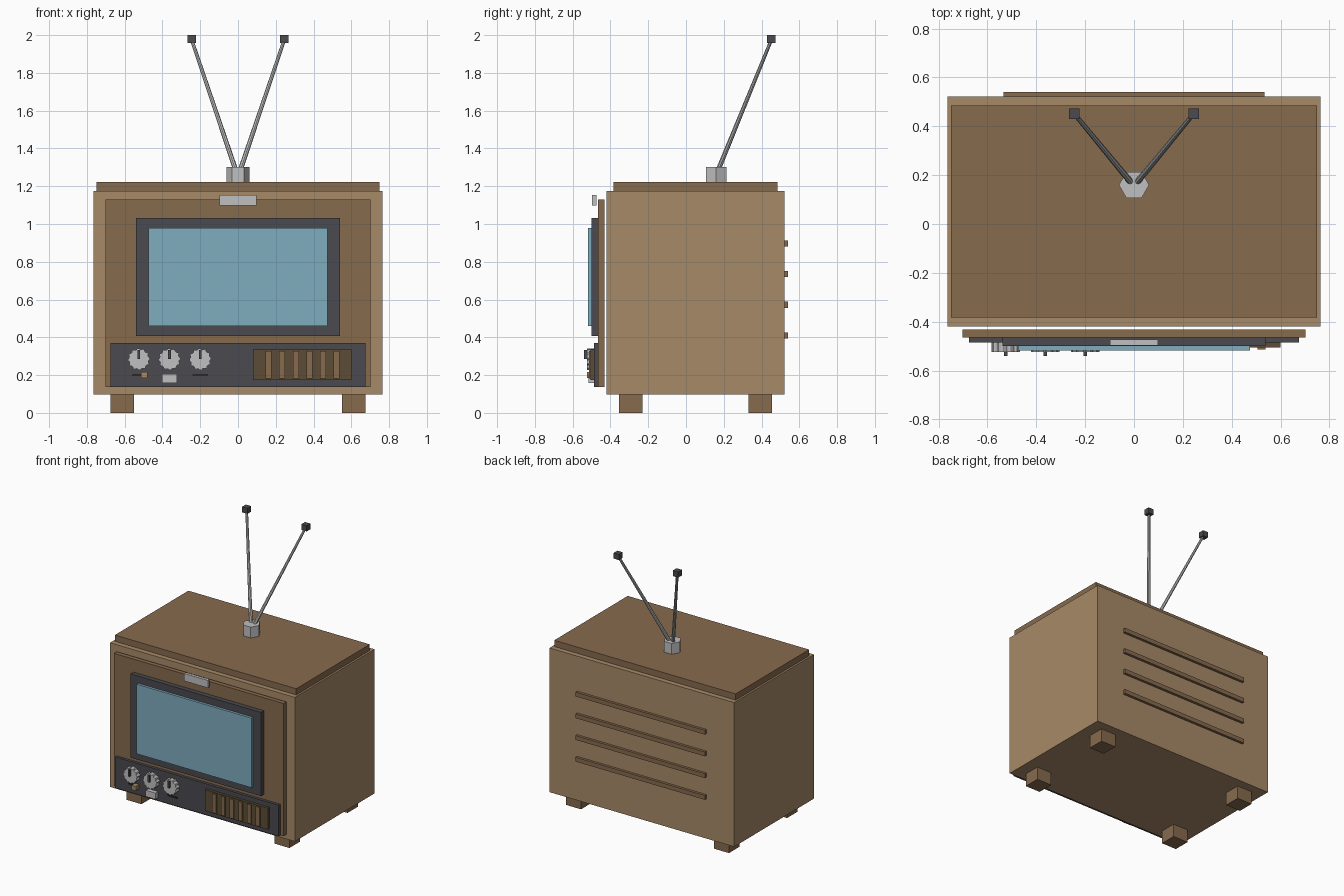
import bpy, bmesh, math
from mathutils import Vector

if "Cube" in bpy.data.objects:
    bpy.data.objects.remove(bpy.data.objects["Cube"])


def material(name, rgb):
    m = bpy.data.materials.new(name)
    m.diffuse_color = (*rgb, 1)
    m.use_nodes = True
    m.node_tree.nodes["Principled BSDF"].inputs["Base Color"].default_value = m.diffuse_color
    return m


LIGHT_WOOD = material("light wood", (0.39, 0.254, 0.138))
DARK_WOOD = material("dark wood", (0.242, 0.147, 0.076))
GRILLE = material("grille brown", (0.11, 0.073, 0.038))
CHARCOAL = material("charcoal", (0.069, 0.069, 0.08))
BLACK = material("black", (0.02, 0.02, 0.022))
GLASS = material("blue glass", (0.209, 0.413, 0.515))
METAL = material("pale metal", (0.53, 0.53, 0.53))


def finish(name, bm, mat):
    bmesh.ops.recalc_face_normals(bm, faces=bm.faces)
    mesh = bpy.data.meshes.new(name)
    bm.to_mesh(mesh)
    bm.free()
    mesh.materials.append(mat)
    ob = bpy.data.objects.new(name, mesh)
    bpy.context.collection.objects.link(ob)
    return ob


def box(name, x, y, z, mat):
    """Box from (min, max) pairs on each axis."""
    bm = bmesh.new()
    bmesh.ops.create_cube(bm, size=1)
    for v in bm.verts:
        v.co = [(r[0] + r[1]) / 2 + c * (r[1] - r[0]) for r, c in zip((x, y, z), v.co)]
    return finish(name, bm, mat)


def prism(name, start, end, radii, sides, mat, r_end=None):
    """Prism between two points; the radii list repeats around the rim."""
    start, end = Vector(start), Vector(end)
    turn = (end - start).to_track_quat('Z', 'Y')
    scale = 1 if r_end is None else r_end / radii[0]
    bm = bmesh.new()
    rings = []
    for p, k in ((start, 1), (end, scale)):
        ring = []
        for i in range(sides):
            a = math.tau * i / sides
            r = radii[i % len(radii)] * k
            ring.append(bm.verts.new(p + turn @ Vector((r * math.cos(a), r * math.sin(a), 0))))
        rings.append(ring)
    for i in range(sides):
        j = (i + 1) % sides
        bm.faces.new((rings[0][i], rings[0][j], rings[1][j], rings[1][i]))
    bm.faces.new(rings[0])
    bm.faces.new(rings[1])
    return finish(name, bm, mat)


# Cabinet, lid and feet
box("cabinet", (-0.764, 0.764), (-0.42, 0.522), (0.097, 1.175), LIGHT_WOOD)
box("lid", (-0.75, 0.75), (-0.383, 0.485), (1.175, 1.222), DARK_WOOD)
for sx in (-0.612, 0.612):
    for cy in (-0.293, 0.393):
        box("foot", (sx - 0.062, sx + 0.062), (cy - 0.062, cy + 0.062), (0, 0.097), DARK_WOOD)

# Front panel, screen and badge plate
box("front_panel", (-0.702, 0.702), (-0.465, -0.432), (0.138, 1.13), DARK_WOOD)
box("screen_frame", (-0.539, 0.539), (-0.5, -0.465), (0.407, 1.033), CHARCOAL)
box("screen", (-0.475, 0.475), (-0.519, -0.5), (0.46, 0.98), GLASS)
box("badge_plate", (-0.098, 0.098), (-0.497, -0.474), (1.097, 1.153), METAL)

# Control strip with fluted knobs and pointers
box("control_strip", (-0.676, 0.676), (-0.486, -0.465), (0.138, 0.37), CHARCOAL)
for kx in (-0.525, -0.363, -0.2):
    prism("knob", (kx, -0.486, 0.284), (kx, -0.524, 0.284), [0.058, 0.058, 0.052, 0.052], 48, METAL)
    box("knob_pointer", (kx - 0.007, kx + 0.007), (-0.54, -0.524), (0.284, 0.333), CHARCOAL)

# Slider slots, slider handle and push button
for kx in (-0.522, -0.2):
    box("slider_slot", (kx - 0.04, kx + 0.04), (-0.493, -0.486), (0.195, 0.207), BLACK)
box("slider_handle", (-0.513, -0.478), (-0.525, -0.486), (0.184, 0.217), LIGHT_WOOD)
box("push_button", (-0.402, -0.322), (-0.517, -0.486), (0.159, 0.206), METAL)

# Speaker grille with vertical slats
box("speaker_grille", (0.08, 0.6), (-0.505, -0.486), (0.175, 0.335), GRILLE)
for i in range(6):
    cx = 0.162 + 0.072 * i
    box("grille_slat", (cx - 0.016, cx + 0.016), (-0.514, -0.505), (0.183, 0.327), DARK_WOOD)

# Rear vent bars
for i in range(4):
    cz = 0.41 + 0.1625 * i
    box("vent_bar", (-0.534, 0.534), (0.522, 0.541), (cz - 0.016, cz + 0.016), DARK_WOOD)

# Antenna base, rods and tips
prism("antenna_base", (0, 0.16, 1.222), (0, 0.16, 1.303), [0.062], 6, METAL)
for s in (-1, 1):
    prism("antenna_rod", (s * 0.012, 0.17, 1.285), (s * 0.245, 0.452, 1.975), [0.013], 8, METAL, 0.009)
    tx = s * 0.245
    box("antenna_tip", (tx - 0.022, tx + 0.022), (0.43, 0.474), (1.958, 2.0), CHARCOAL)
